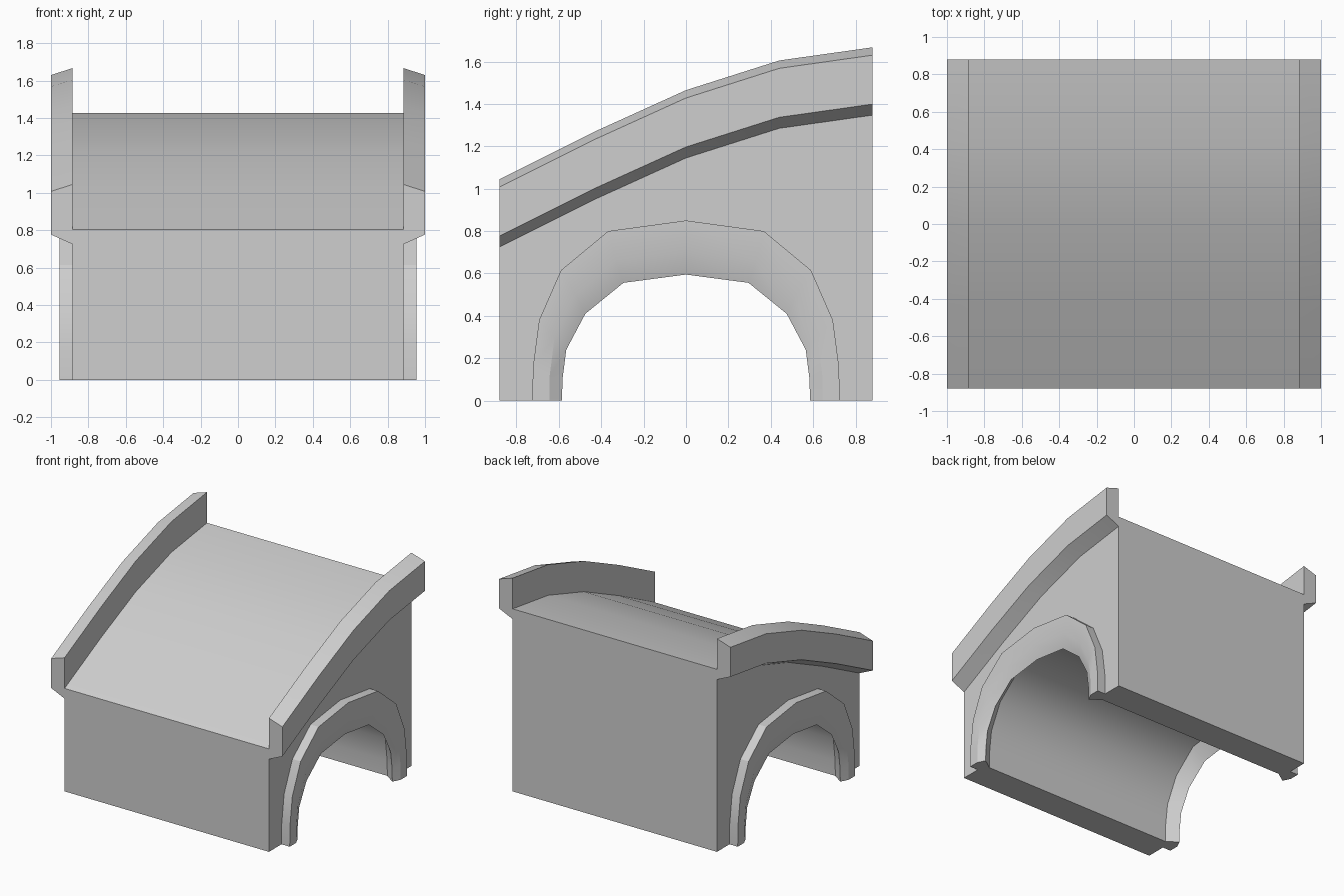
import bpy, bmesh, math

cube = bpy.data.objects.get("Cube")
if cube:
    bpy.data.objects.remove(cube, do_unlink=True)

stone = bpy.data.materials.new("grey_stone")
stone.use_nodes = True
grey = (0.62, 0.62, 0.62, 1)
stone.diffuse_color = grey
stone.node_tree.nodes["Principled BSDF"].inputs["Base Color"].default_value = grey

END = 0.88       # front and back faces
WALL = 0.884     # outer face of the side walls
BACK = 0.84      # where the arch trim starts inside the tunnel
LIP = 0.925      # narrowest point of the arch trim
RING = 0.955     # outer face of the arch trim
EDGE = 1.0       # outer face of the parapets


def loft(name, sections, smooth_angle):
    """Skin matching closed sections in order and cap both ends."""
    bm = bmesh.new()
    loops = [[bm.verts.new(p) for p in s] for s in sections]
    count = len(loops[0])
    for a, b in zip(loops, loops[1:]):
        for i in range(count):
            j = (i + 1) % count
            bm.faces.new((a[i], a[j], b[j], b[i]))
    bm.faces.new(loops[0][::-1])
    bm.faces.new(loops[-1])
    bmesh.ops.recalc_face_normals(bm, faces=bm.faces)
    mesh = bpy.data.meshes.new(name)
    bm.to_mesh(mesh)
    bm.free()
    mesh.materials.append(stone)
    obj = bpy.data.objects.new(name, mesh)
    bpy.context.collection.objects.link(obj)
    bpy.ops.object.select_all(action='DESELECT')
    obj.select_set(True)
    bpy.context.view_layer.objects.active = obj
    bpy.ops.object.shade_smooth_by_angle(angle=math.radians(smooth_angle))


def full_arch(half):
    """Mirror a half arch, given from foot to crown, into a whole one."""
    return half + [(-y, z) for y, z in half[-2::-1]]


# Rising curve of the road surface, front to back
road = [(-END, 0.805), (-0.43, 1.03), (0, 1.225), (0.44, 1.365), (END, 1.427)]

# Arch outlines: trim lip, tunnel and trim face inner edge, trim outer edge
lip = full_arch([(0.585, 0), (0.583, 0.10), (0.565, 0.24), (0.475, 0.41), (0.295, 0.556), (0, 0.595)])
tunnel = full_arch([(0.645, 0), (0.643, 0.12), (0.62, 0.30), (0.52, 0.50), (0.33, 0.66), (0, 0.705)])
outer = full_arch([(0.725, 0), (0.722, 0.16), (0.693, 0.38), (0.59, 0.615), (0.367, 0.80), (0, 0.85)])

# Main block with the tunnel cut through it
profile = [(-END, 0)] + road + [(END, 0)] + tunnel
loft("bridge_body", [[(x, y, z) for y, z in profile] for x in (-WALL, WALL)], 42)

for side, sign in (("left", 1), ("right", -1)):
    # Parapet with sloping cap and undercut base, following the road
    loft(side + "_parapet", [
        [(sign * x, y, z + dz) for x, dz in
         ((WALL, -0.08), (EDGE, -0.028), (EDGE, 0.203), (WALL, 0.24))]
        for y, z in road], 42)
    # Arch trim wrapping the tunnel mouth, pinched to a narrow lip
    loft(side + "_arch_trim", [
        [(sign * x, y, z) for x, (y, z) in
         ((BACK, t), (LIP, p), (RING, t), (RING, o), (WALL, o))]
        for p, t, o in zip(lip, tunnel, outer)], 25)
